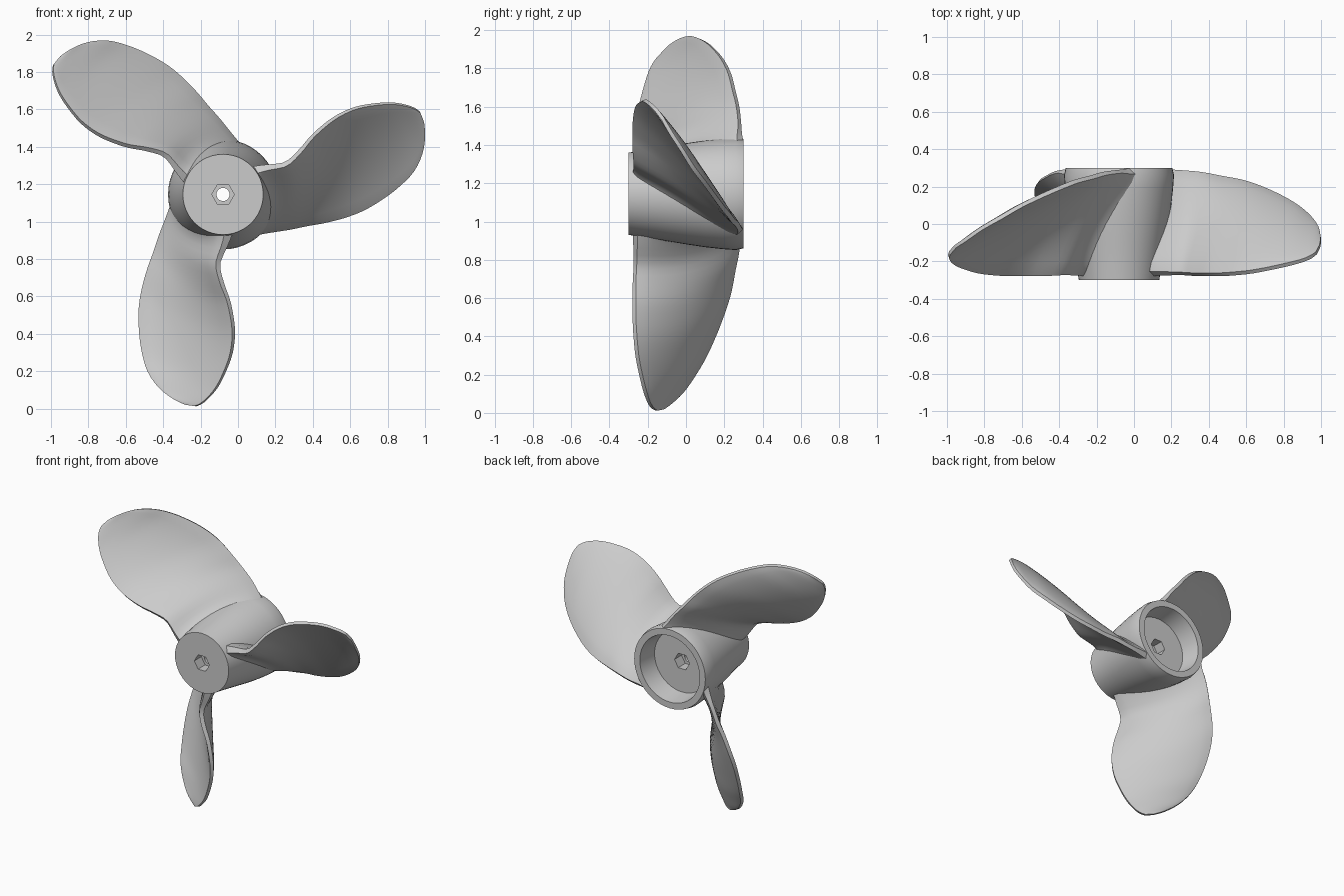
import bpy, bmesh
from math import sin, cos, pi, radians, hypot

if "Cube" in bpy.data.objects:
    bpy.data.objects.remove(bpy.data.objects["Cube"])

CX, CZ = -0.08, 1.145      # propeller axis, running along y


def polar(r, a, y):
    return (CX + r * cos(a), y, CZ + r * sin(a))


def make_object(name, bm, angle):
    bmesh.ops.recalc_face_normals(bm, faces=bm.faces)
    me = bpy.data.meshes.new(name)
    bm.to_mesh(me)
    bm.free()
    ob = bpy.data.objects.new(name, me)
    bpy.context.collection.objects.link(ob)
    bpy.ops.object.select_all(action='DESELECT')
    ob.select_set(True)
    bpy.context.view_layer.objects.active = ob
    bpy.ops.object.shade_smooth_by_angle(angle=radians(angle))
    return ob


def bridge(bm, a, b):
    n = len(a)
    for i in range(n):
        j = (i + 1) % n
        bm.faces.new((a[i], a[j], b[j], b[i]))


# Hub: hollow turned body; (radius, y, hexagonal?)
SIDES = 48
profile = [(0.215, -0.30, 0), (0.23, -0.2, 0), (0.247, -0.1, 0), (0.264, 0, 0),
           (0.279, 0.1, 0), (0.289, 0.19, 0), (0.294, 0.26, 0), (0.285, 0.30, 0),
           (0.24, 0.30, 0), (0.22, 0.16, 0), (0.06, 0.16, 1), (0.06, 0.08, 1),
           (0.035, 0.08, 0), (0.035, -0.22, 0), (0.06, -0.22, 1), (0.06, -0.30, 1)]
bm = bmesh.new()
rings = []
for r, y, hexa in profile:
    ring = []
    for i in range(SIDES):
        a = 2 * pi * i / SIDES
        k = cos(pi / 6) / cos(a % (pi / 3) - pi / 6) if hexa else 1
        ring.append(bm.verts.new(polar(r * k, a, y)))
    rings.append(ring)
for k in range(len(rings)):
    bridge(bm, rings[k], rings[(k + 1) % len(rings)])
make_object("hub", bm, 35)

# Blade stations: front-edge radius, back-edge radius, front angle, back angle,
# front y, back y, middle thickness, edge thickness, camber
stations = [
    (0.19, 0.27, 281, 190, -0.265, 0.285, 0.16, 0.06, 0.0),
    (0.25, 0.31, 274, 201, -0.265, 0.28, 0.10, 0.045, 0.015),
    (0.36, 0.37, 266, 210, -0.265, 0.28, 0.07, 0.03, 0.03),
    (0.465, 0.465, 269, 219.5, -0.27, 0.27, 0.06, 0.028, 0.035),
    (0.56, 0.56, 272.7, 225, -0.27, 0.25, 0.055, 0.026, 0.037),
    (0.66, 0.66, 274.2, 229.7, -0.27, 0.23, 0.05, 0.025, 0.037),
    (0.75, 0.75, 274.3, 233.7, -0.265, 0.2, 0.048, 0.024, 0.035),
    (0.85, 0.85, 273, 238.5, -0.255, 0.155, 0.044, 0.023, 0.03),
    (0.95, 0.95, 270.5, 243.2, -0.235, 0.1, 0.04, 0.022, 0.025),
    (1.03, 1.03, 268.2, 247.3, -0.215, 0.04, 0.035, 0.022, 0.018),
    (1.09, 1.09, 265.8, 252, -0.195, -0.02, 0.03, 0.02, 0.01),
    (1.125, 1.125, 264, 256.5, -0.175, -0.08, 0.025, 0.02, 0.004),
    (1.142, 1.142, 262.5, 260, -0.155, -0.12, 0.02, 0.018, 0.0)]


def smooth_rows(rows, steps):
    """Catmull-Rom interpolation between the stations."""
    out = []
    for i in range(len(rows) - 1):
        quad = (rows[max(i - 1, 0)], rows[i], rows[i + 1], rows[min(i + 2, len(rows) - 1)])
        for s in range(steps):
            t = s / steps
            out.append([0.5 * (2 * b + (c - a) * t + (2 * a - 5 * b + 4 * c - d) * t * t
                               + (3 * b - a - 3 * c + d) * t ** 3)
                        for a, b, c, d in zip(*quad)])
    return out + [rows[-1]]


COLS = 16


def make_blade(name, turn):
    bm = bmesh.new()
    loops = []
    for rf, rb, af, ab, yf, yb, tm, te, camber in smooth_rows(stations, 3):
        sides = ([], [])
        for c in range(COLS + 1):
            s = c / COLS
            r = rf + (rb - rf) * s
            a = radians(af + (ab - af) * s + turn)
            y = yf + (yb - yf) * s
            # camber and thickness are set off square to the helical chord
            du, dy = r * radians(ab - af), yb - yf
            length = hypot(du, dy)
            bow = 4 * s * (1 - s)
            half = 0.5 * (te + (tm - te) * bow ** 0.5)
            for side, sign in zip(sides, (1, -1)):
                off = camber * bow + sign * half
                yy = max(-0.285, min(0.297, y - off * du / length))
                side.append(bm.verts.new(polar(r, a + off * dy / length / r, yy)))
        loops.append(sides[0] + sides[1][::-1])
    for p, q in zip(loops, loops[1:]):
        bridge(bm, p, q)
    for loop in (loops[0], loops[-1]):       # close root and tip
        n = len(loop)
        for i in range(COLS):
            bm.faces.new((loop[i], loop[i + 1], loop[n - 2 - i], loop[n - 1 - i]))
    make_object(name, bm, 40)


for name, turn in (("lower_blade", 0), ("right_blade", 120), ("upper_left_blade", 240)):
    make_blade(name, turn)
